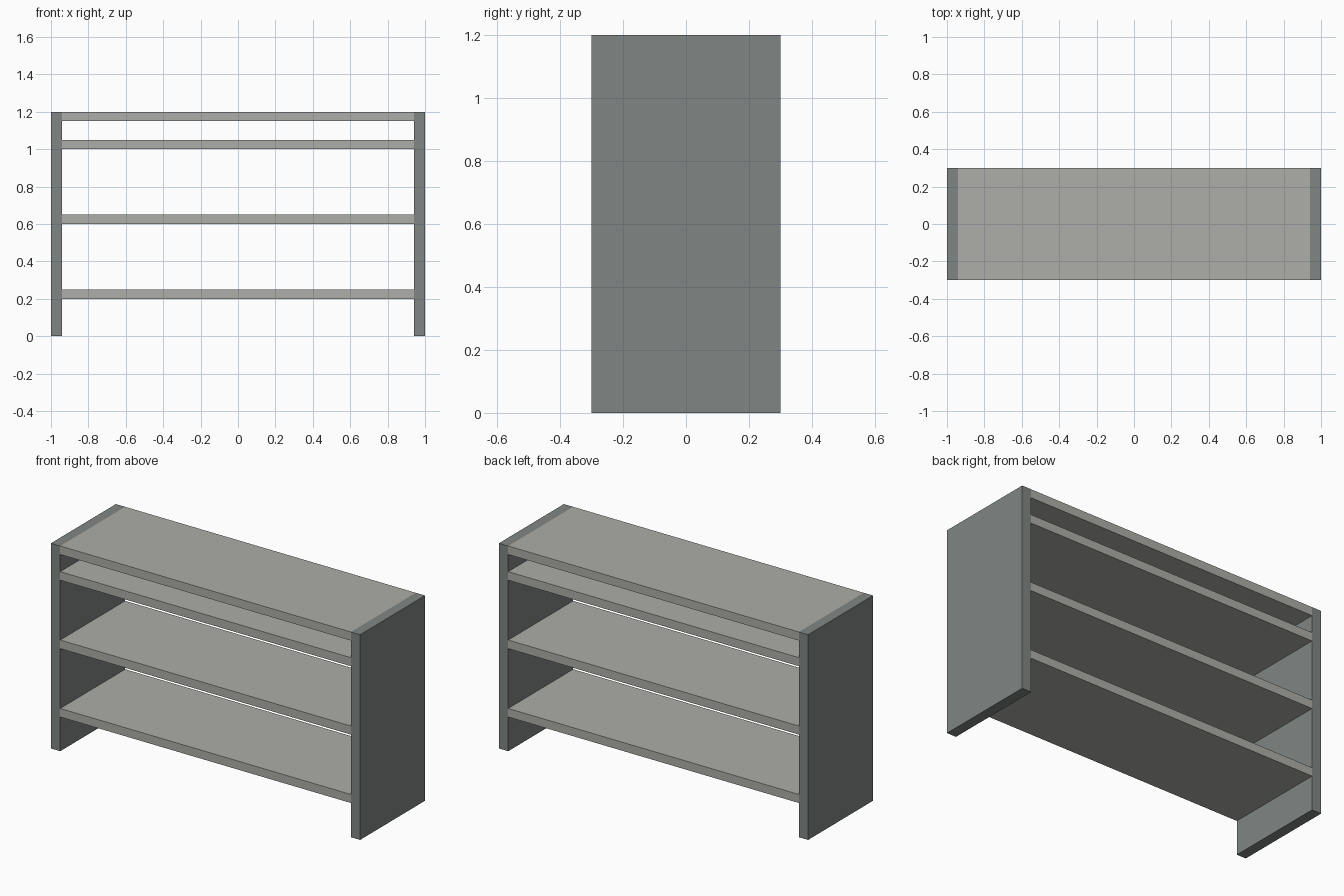
import bpy

cube = bpy.data.objects.get("Cube")
if cube:
    bpy.data.objects.remove(cube, do_unlink=True)

WIDTH, DEPTH, HEIGHT = 2.0, 0.6, 1.2
PANEL, BOARD = 0.06, 0.05


def make_material(name, color):
    mat = bpy.data.materials.new(name)
    mat.use_nodes = True
    mat.diffuse_color = color
    mat.node_tree.nodes["Principled BSDF"].inputs["Base Color"].default_value = color
    return mat


def box(name, size, center, mat):
    bpy.ops.mesh.primitive_cube_add(size=1, location=center)
    obj = bpy.context.object
    obj.name = name
    obj.scale = size
    bpy.ops.object.transform_apply(location=False, rotation=False, scale=True)
    obj.data.materials.append(mat)
    return obj


panel_grey = make_material("slate_grey", (0.216, 0.238, 0.231, 1))
shelf_grey = make_material("light_warm_grey", (0.418, 0.423, 0.397, 1))

# Upright side panels
for side, sign in (("left", 1), ("right", -1)):
    box(side + "_side_panel", (PANEL, DEPTH, HEIGHT),
        (sign * (WIDTH - PANEL) / 2, 0, HEIGHT / 2), panel_grey)

# Boards fitted between the panels, placed by their undersides
boards = {"bottom_shelf": 0.2, "middle_shelf": 0.6,
          "upper_shelf": 1.0, "top_board": HEIGHT - BOARD}
for name, underside in boards.items():
    box(name, (WIDTH - 2 * PANEL, DEPTH, BOARD),
        (0, 0, underside + BOARD / 2), shelf_grey)
